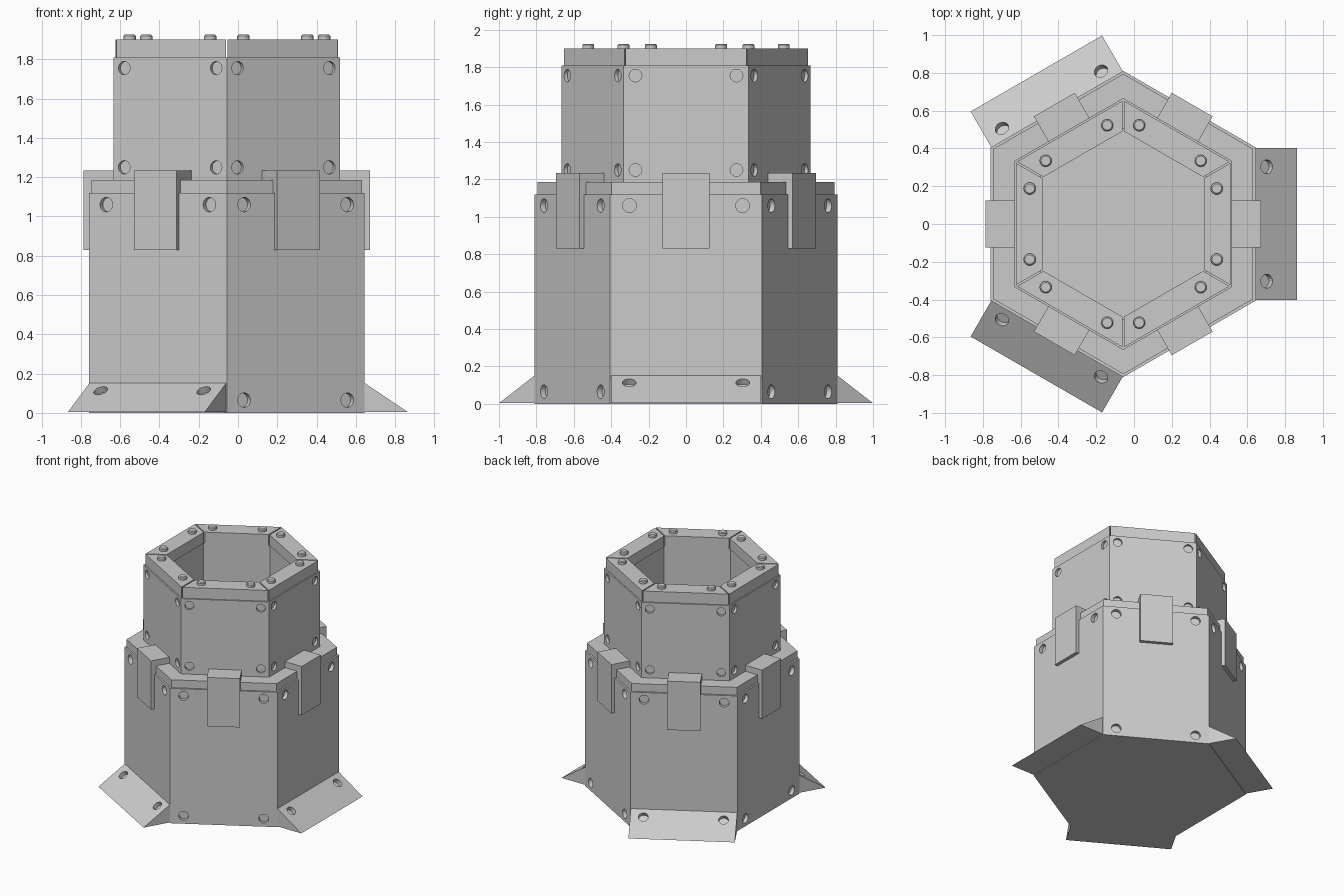
import bpy, bmesh, math
from mathutils import Matrix, Vector

if "Cube" in bpy.data.objects:
    bpy.data.objects.remove(bpy.data.objects["Cube"])

CX = -0.057          # hexagon axis, offset so the three feet are centred
C30 = math.cos(math.radians(30))

steel = bpy.data.materials.new("grey_steel")
steel.diffuse_color = (0.6, 0.6, 0.6, 1)
steel.use_nodes = True
steel.node_tree.nodes["Principled BSDF"].inputs["Base Color"].default_value = steel.diffuse_color


def finish(name, bm):
    bmesh.ops.recalc_face_normals(bm, faces=bm.faces)
    me = bpy.data.meshes.new(name)
    bm.to_mesh(me)
    bm.free()
    me.materials.append(steel)
    ob = bpy.data.objects.new(name, me)
    ob.location.x = CX
    bpy.context.collection.objects.link(ob)
    return ob


def side(i):
    return Matrix.Rotation(math.radians(60 * i), 4, 'Z')


def prism(bm, base, offset, m=Matrix()):
    """Extrude a polygon by an offset, placed by matrix m."""
    a = [bm.verts.new(m @ Vector(p)) for p in base]
    b = [bm.verts.new(m @ (Vector(p) + Vector(offset))) for p in base]
    bm.faces.new(a)
    bm.faces.new(b)
    n = len(a)
    for i in range(n):
        bm.faces.new((a[i], a[(i + 1) % n], b[(i + 1) % n], b[i]))


def hexagon(ap, z):
    return [side(i) @ Vector((ap, ap * math.tan(math.radians(30)), z)) for i in range(6)]


def hex_ring(bm, outer, inner, z0, z1):
    loops = [[bm.verts.new(p) for p in hexagon(a, z)]
             for a, z in ((outer, z0), (outer, z1), (inner, z1), (inner, z0))]
    for k in range(4):
        a, b = loops[k], loops[(k + 1) % 4]
        for i in range(6):
            j = (i + 1) % 6
            bm.faces.new((a[i], a[j], b[j], b[i]))


def disc(bm, pos, normal, r, depth, m):
    """Cylinder centred on pos with its axis along normal."""
    rot = Vector(normal).to_track_quat('Z', 'Y').to_matrix().to_4x4()
    bmesh.ops.create_cone(bm, cap_ends=True, segments=20, radius1=r, radius2=r,
                          depth=depth, matrix=m @ Matrix.Translation(pos) @ rot)


def cut(ob, bm):
    """Cut the shapes in bm out of ob."""
    cutter = finish("hole_cutter", bm)
    cutter.hide_render = True
    mod = ob.modifiers.new("holes", 'BOOLEAN')
    mod.operation = 'DIFFERENCE'
    mod.solver = 'EXACT'
    mod.object = cutter
    bpy.context.view_layer.update()
    bpy.context.view_layer.objects.active = ob
    bpy.ops.object.modifier_apply(modifier=mod.name)
    bpy.data.objects.remove(cutter)


# lower body with bolt holes
bm = bmesh.new()
prism(bm, hexagon(0.702, 0), (0, 0, 1.12))
lower = finish("lower_body", bm)
bm = bmesh.new()
for i in range(6):
    for s in (-1, 1):
        for z in ((1.06,) if i % 2 == 0 else (0.065, 1.06)):
            disc(bm, (0.702, 0.303 * s, z), (1, 0, 0), 0.037, 0.06, side(i))
cut(lower, bm)

# shoulder plate on the lower body
bm = bmesh.new()
prism(bm, hexagon(0.688, 1.12), (0, 0, 0.065))
finish("shoulder_plate", bm)

# hollow upper body with bolt holes
bm = bmesh.new()
hex_ring(bm, 0.577, 0.437, 1.185, 1.81)
upper = finish("upper_body", bm)
bm = bmesh.new()
for i in range(6):
    for s in (-1, 1):
        for z in (1.25, 1.755):
            disc(bm, (0.577, 0.27 * s, z), (1, 0, 0), 0.034, 0.04, side(i))
cut(upper, bm)

# six mitred rim bars with a thin seam between them
bm = bmesh.new()
t = math.tan(math.radians(30))
a, b, gap = 0.567, 0.427, 0.005
for i in range(6):
    prism(bm, [(a, -a * t + gap, 1.81), (a, a * t - gap, 1.81),
               (b, b * t - gap, 1.81), (b, -b * t + gap, 1.81)], (0, 0, 0.09), side(i))
finish("rim_bars", bm)

# bolts on the rim, with a small chamfered head
bm = bmesh.new()
for i in range(6):
    for s in (-1, 1):
        m = side(i) @ Matrix.Translation((0.495, 0.188 * s, 0))
        disc(bm, (0, 0, 1.905), (0, 0, 1), 0.032, 0.026, m)
        bmesh.ops.create_cone(bm, cap_ends=True, segments=20, radius1=0.032, radius2=0.025,
                              depth=0.007, matrix=m @ Matrix.Translation((0, 0, 1.9215)))
finish("rim_bolts", bm)

# six clips over the shoulder
bm = bmesh.new()
for i in range(6):
    prism(bm, [(0.57, -0.125, 0.83), (0.73, -0.125, 0.83),
               (0.73, 0.125, 0.83), (0.57, 0.125, 0.83)], (0, 0, 0.405), side(i))
finish("shoulder_clips", bm)

# three sloped feet, each with two holes
bm = bmesh.new()
holes = bmesh.new()
for i in (0, 2, 4):
    prism(bm, [(0.695, -0.402, 0.005), (0.92, -0.402, 0.005), (0.702, -0.402, 0.152),
               (0.695, -0.402, 0.152)], (0, 0.804, 0), side(i))
    for s in (-1, 1):
        disc(holes, (0.76, 0.303 * s, 0.113), (0.147, 0, 0.218), 0.037, 0.07, side(i))
feet = finish("feet", bm)
cut(feet, holes)
